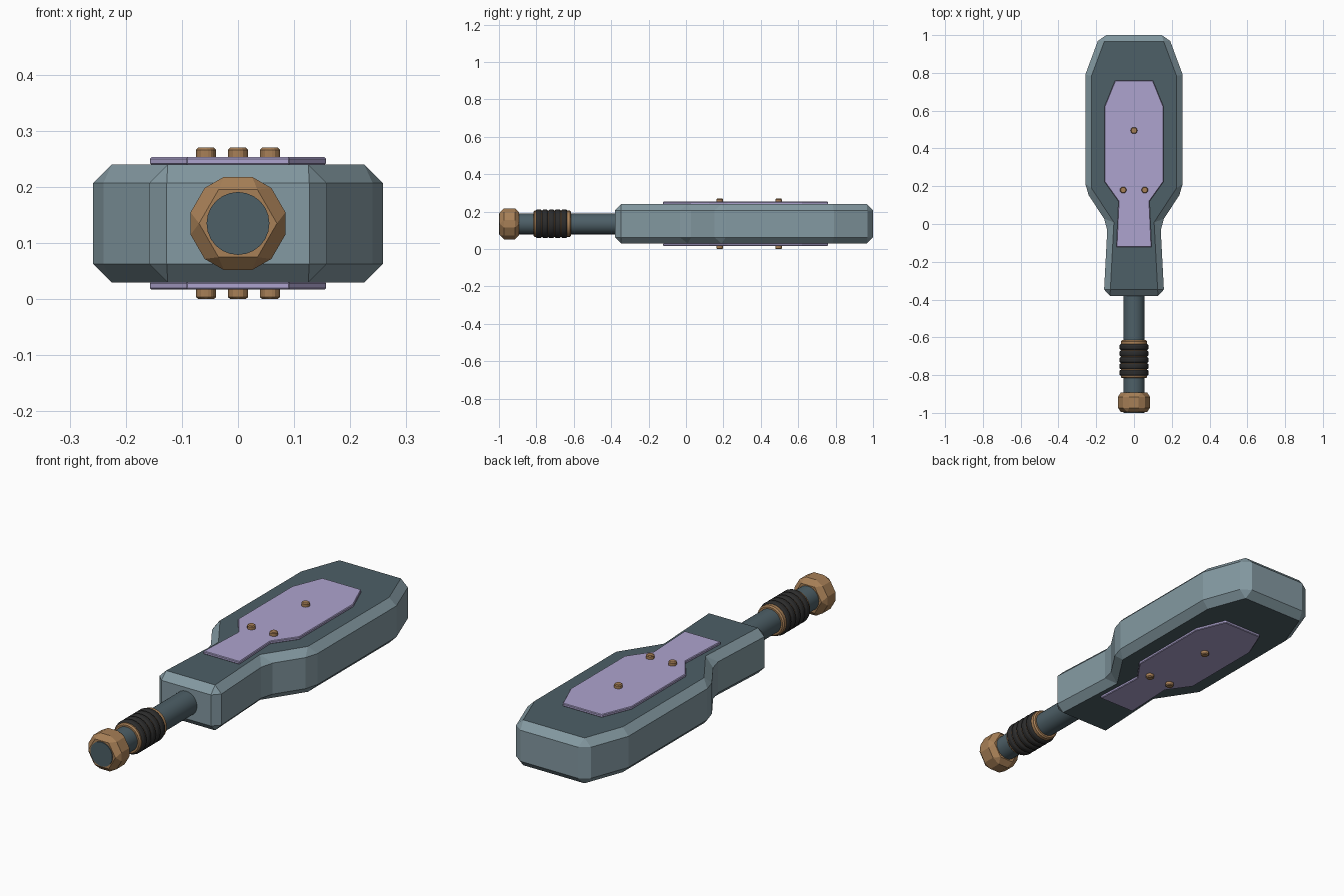
import bpy
import bmesh
import math
from mathutils import Matrix

cube = bpy.data.objects.get("Cube")
if cube:
    bpy.data.objects.remove(cube)

MID = 0.135  # height of the centre plane


def material(name, rgb):
    m = bpy.data.materials.new(name)
    m.use_nodes = True
    m.diffuse_color = (*rgb, 1)
    m.node_tree.nodes["Principled BSDF"].inputs["Base Color"].default_value = (*rgb, 1)
    return m


steel = material("pale_steel", (0.23, 0.32, 0.36))
slate = material("dark_slate", (0.075, 0.115, 0.135))
lilac = material("lilac", (0.42, 0.37, 0.62))
copper = material("copper", (0.39, 0.215, 0.095))
rubber = material("black_rubber", (0.025, 0.025, 0.025))


def finish(name, bm, mats, bevel=0, segments=1):
    bmesh.ops.recalc_face_normals(bm, faces=bm.faces)
    mesh = bpy.data.meshes.new(name)
    bm.to_mesh(mesh)
    bm.free()
    ob = bpy.data.objects.new(name, mesh)
    bpy.context.collection.objects.link(ob)
    for m in mats:
        mesh.materials.append(m)
    if bevel:
        mod = ob.modifiers.new("edge_bevel", "BEVEL")
        mod.width = bevel
        mod.segments = segments
        mod.limit_method = "ANGLE"
        mod.angle_limit = math.radians(30)
        mod.material = 0
    return ob


def slab(name, half, z0, z1, mats, bevel):
    """Extrude a half outline, mirrored in x; flat caps take the last material."""
    bm = bmesh.new()
    outline = half + [(-x, y) for x, y in reversed(half)]
    face = bm.faces.new([bm.verts.new((x, y, z0)) for x, y in outline])
    ext = bmesh.ops.extrude_face_region(bm, geom=[face], use_keep_orig=True)
    for v in ext["geom"]:
        if isinstance(v, bmesh.types.BMVert):
            v.co.z = z1
    bm.normal_update()
    for f in bm.faces:
        f.material_index = len(mats) - 1 if abs(f.normal.z) > 0.9 else 0
    return finish(name, bm, mats, bevel)


def rod(name, r, y0, y1, mat, sides=24, bevel=0, segments=1, turn=0):
    """Cylinder along y on the centre line."""
    bm = bmesh.new()
    bmesh.ops.create_cone(bm, cap_ends=True, segments=sides, radius1=r, radius2=r,
                          depth=y1 - y0,
                          matrix=Matrix.Translation((0, (y0 + y1) / 2, MID))
                          @ Matrix.Rotation(math.pi / 2, 4, "X")
                          @ Matrix.Rotation(turn, 4, "Z"))
    return finish(name, bm, [mat], bevel, segments)


# Paddle body with dark faces and pale chamfered sides
slab("body", [(0.16, -0.38), (0.14, 0.0), (0.258, 0.18), (0.258, 0.79), (0.18, 1.0)],
     0.03, 0.24, [steel, slate], 0.033)

# Inlay plates and their rivets, top and bottom
plate = [(0.093, -0.122), (0.082, 0.12), (0.157, 0.225), (0.157, 0.62), (0.1, 0.76)]
for side, s in (("top", 1), ("bottom", -1)):
    z = sorted((MID + s * 0.104, MID + s * 0.118))
    slab(side + "_plate", plate, z[0], z[1], [lilac], 0.003)
    for i, (x, y) in enumerate([(0, 0.495), (-0.057, 0.18), (0.057, 0.18)]):
        bm = bmesh.new()
        bmesh.ops.create_cone(bm, cap_ends=True, segments=12, radius1=0.018,
                              radius2=0.018, depth=0.025,
                              matrix=Matrix.Translation((x, y, MID + s * 0.1225)))
        finish(f"{side}_rivet_{i + 1}", bm, [copper], 0.004)

# Handle shaft and faceted end nut
smooth = [rod("shaft", 0.056, -1.0, -0.36, slate)]
rod("end_nut", 0.096, -0.996, -0.892, copper, sides=6, bevel=0.023, turn=math.pi / 6)

# Ribbed grip on a copper sleeve
smooth.append(rod("grip_sleeve", 0.07, -0.815, -0.615, copper, bevel=0.006))
for i in range(5):
    y = -0.804 + i * 0.034
    smooth.append(rod(f"grip_ring_{i + 1}", 0.077, y, y + 0.033, rubber,
                      bevel=0.011, segments=3))

bpy.ops.object.select_all(action="DESELECT")
for ob in smooth:
    ob.select_set(True)
bpy.context.view_layer.objects.active = smooth[0]
bpy.ops.object.shade_smooth_by_angle(angle=math.radians(35))
